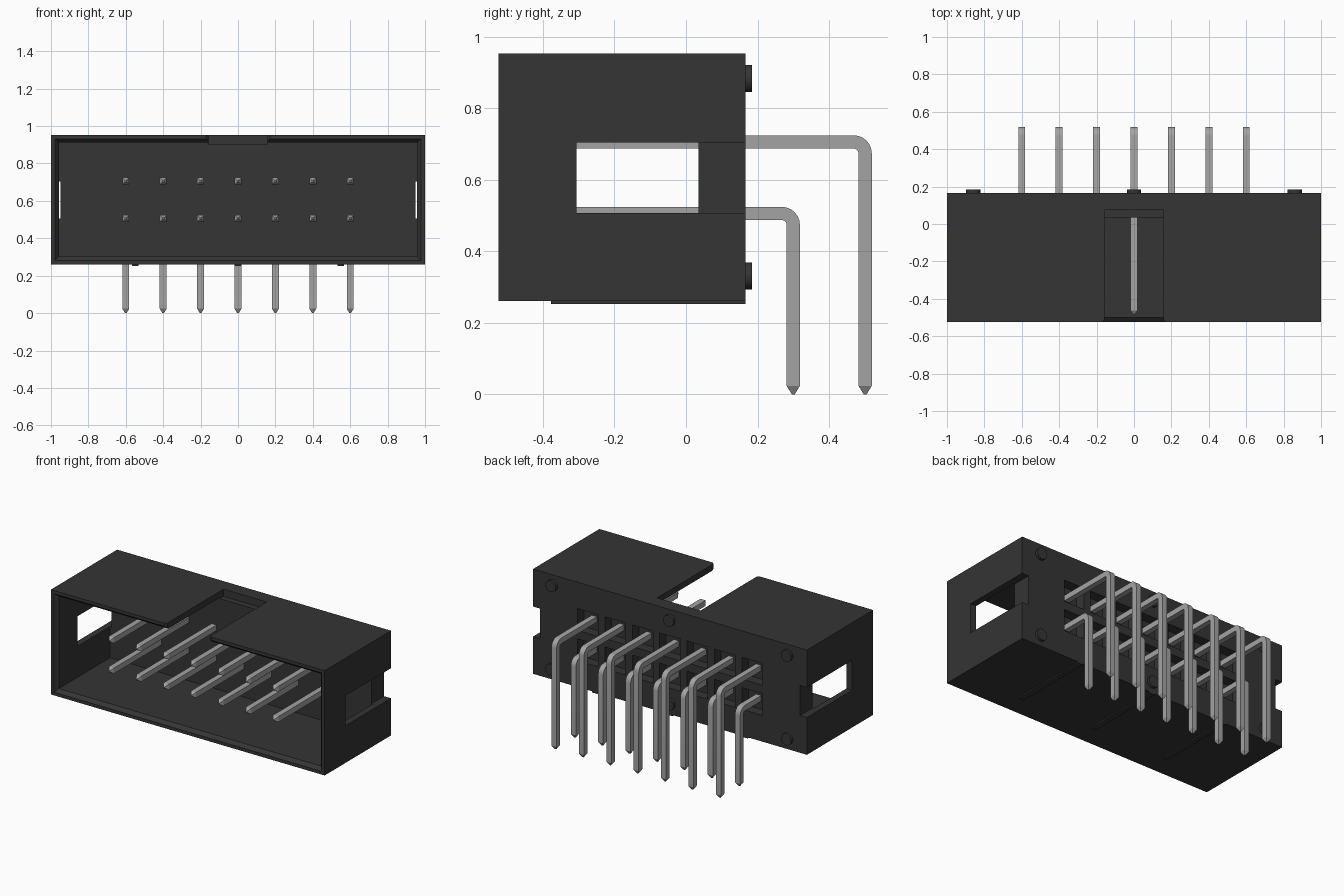
import bpy, bmesh, math
from mathutils import Matrix, Vector

old = bpy.data.objects.get("Cube")
if old:
    bpy.data.objects.remove(old, do_unlink=True)


def material(name, value, metallic=0.0):
    mat = bpy.data.materials.new(name)
    mat.use_nodes = True
    color = (value, value, value, 1)
    mat.diffuse_color = color
    mat.node_tree.nodes["Principled BSDF"].inputs["Base Color"].default_value = color
    return mat


plastic = material("black plastic", 0.035)
metal = material("grey pin metal", 0.37)


def finish(name, bm, mat, smooth=False):
    bmesh.ops.recalc_face_normals(bm, faces=bm.faces)
    mesh = bpy.data.meshes.new(name)
    bm.to_mesh(mesh)
    bm.free()
    mesh.materials.append(mat)
    if smooth:
        mesh.shade_smooth()
        mesh.set_sharp_from_angle(angle=math.radians(30))
    obj = bpy.data.objects.new(name, mesh)
    bpy.context.collection.objects.link(obj)
    return obj


def add_box(bm, x, y, z):
    """Box from (low, high) ranges on each axis."""
    size = [b - a for a, b in (x, y, z)]
    mid = [(a + b) / 2 for a, b in (x, y, z)]
    bmesh.ops.create_cube(bm, size=1, matrix=Matrix.Translation(mid) @ Matrix.Diagonal((*size, 1)))


def add_loft(bm, rings):
    """Skin matching rings of points and cap both ends."""
    loops = [[bm.verts.new(p) for p in ring] for ring in rings]
    for a, b in zip(loops, loops[1:]):
        for i in range(len(a)):
            j = (i + 1) % len(a)
            bm.faces.new((a[i], a[j], b[j], b[i]))
    bm.faces.new(loops[0])
    bm.faces.new(loops[-1])


def rect(y, w, z0, z1):
    return [(-w, y, z0), (w, y, z0), (w, y, z1), (-w, y, z1)]


def cut(target, bm):
    cutter = finish("cutter", bm, plastic)
    cutter.hide_render = True
    mod = target.modifiers.new("cut", "BOOLEAN")
    mod.operation = "DIFFERENCE"
    mod.solver = "EXACT"
    mod.object = cutter
    bpy.context.view_layer.objects.active = target
    bpy.ops.object.modifier_apply(modifier=mod.name)
    bpy.data.objects.remove(cutter, do_unlink=True)


FRONT, BACK, BOTTOM, TOP = -0.524, 0.167, 0.261, 0.953
ROWS = {"lower": (0.506, 0.3), "upper": (0.706, 0.501)}   # height, leg position
COLUMNS = [(i - 3) * 0.2 for i in range(7)]

# Housing block
bm = bmesh.new()
add_box(bm, (-1, 1), (FRONT, BACK), (BOTTOM, TOP))
housing = finish("housing", bm, plastic)

# Open front cavity with a bevelled mouth
bm = bmesh.new()
add_loft(bm, [rect(-0.6, 0.978, 0.282, 0.932), rect(FRONT, 0.978, 0.282, 0.932),
              rect(-0.5, 0.958, 0.302, 0.912), rect(0.035, 0.958, 0.302, 0.912)])
cut(housing, bm)

# Keying slot in the top wall
bm = bmesh.new()
add_loft(bm, [rect(-0.6, 0.17, 0.905, 1.1), rect(FRONT, 0.17, 0.905, 1.1),
              rect(-0.512, 0.158, 0.905, 1.1), rect(0.075, 0.158, 0.905, 1.1)])
cut(housing, bm)

# End windows, each with an outer notch running out of the back
for s in (-1, 1):
    bm = bmesh.new()
    add_box(bm, sorted((s * 0.9, s * 1.1)), (-0.306, 0.03), (0.507, 0.705))
    cut(housing, bm)
    bm = bmesh.new()
    add_box(bm, sorted((s * 0.95, s * 1.1)), (0.02, 0.3), (0.507, 0.705))
    cut(housing, bm)

# Back pockets, one around each pin
bm = bmesh.new()
for x in COLUMNS:
    for z in (0.506, 0.706):
        add_box(bm, (x - 0.075, x + 0.075), (0.1, 0.3), (z - 0.072, z + 0.072))
cut(housing, bm)

# Round standoffs on the back
for i, x in enumerate((-0.86, 0, 0.86)):
    for label, z in (("lower", 0.331), ("upper", 0.883)):
        bm = bmesh.new()
        place = Matrix.Translation((x, BACK + 0.004, z)) @ Matrix.Rotation(math.pi / 2, 4, "X")
        bmesh.ops.create_cone(bm, cap_ends=True, segments=24, radius1=0.038, radius2=0.038,
                              depth=0.028, matrix=place)
        finish(f"{label}_standoff_{i + 1}", bm, plastic, smooth=True)

# Thin ribs under the housing
for i, x in enumerate((-0.55, 0, 0.55)):
    bm = bmesh.new()
    add_box(bm, (x - 0.018, x + 0.018), (-0.378, BACK), (0.253, BOTTOM + 0.01))
    finish(f"bottom_rib_{i + 1}", bm, plastic)


def pin_mesh(name, z, leg_y):
    """Square bent pin: path points with facing angle and half thickness."""
    half, tip, bend = 0.0185, 0.004, 0.032
    path = [(-0.485, z, 0, tip), (-0.463, z, 0, half)]
    for k in range(7):
        a = math.radians(k * 15)
        path.append((leg_y - bend + bend * math.sin(a), z - bend + bend * math.cos(a), a, half))
    path += [(leg_y, 0.024, math.pi / 2, half), (leg_y, 0, math.pi / 2, tip)]
    rings = []
    for y, h, a, r in path:
        side, up = Vector((r, 0, 0)), Vector((0, math.sin(a), math.cos(a))) * r
        mid = Vector((0, y, h))
        rings.append([mid - side - up, mid + side - up, mid + side + up, mid - side + up])
    bm = bmesh.new()
    add_loft(bm, rings)
    return finish(name, bm, metal, smooth=True)


# Two rows of right-angle pins
for row, (z, leg_y) in ROWS.items():
    first = pin_mesh(f"{row}_pin_1", z, leg_y)
    first.location.x = COLUMNS[0]
    for i, x in enumerate(COLUMNS[1:], start=2):
        pin = bpy.data.objects.new(f"{row}_pin_{i}", first.data)
        pin.location.x = x
        bpy.context.collection.objects.link(pin)
